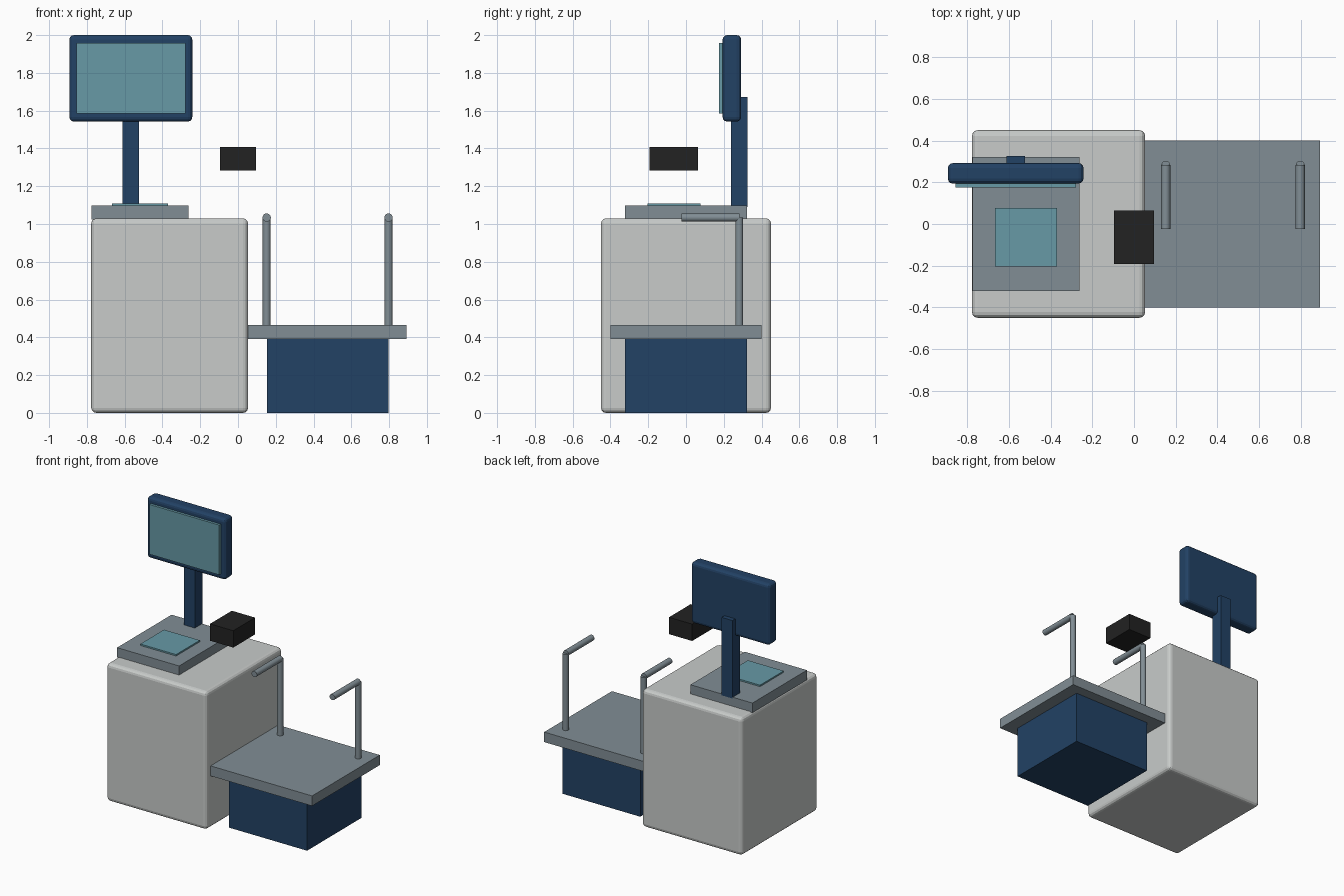
import bpy, math
from mathutils import Vector

if "Cube" in bpy.data.objects:
    bpy.data.objects.remove(bpy.data.objects["Cube"])


def material(name, rgb):
    m = bpy.data.materials.new(name)
    m.diffuse_color = (*rgb, 1)
    m.use_nodes = True
    m.node_tree.nodes["Principled BSDF"].inputs["Base Color"].default_value = m.diffuse_color
    return m


LIGHT = material("light grey", (0.58, 0.60, 0.59))
STEEL = material("steel grey", (0.22, 0.27, 0.30))
NAVY = material("navy blue", (0.016, 0.054, 0.13))
GLASS = material("teal glass", (0.135, 0.32, 0.38))
BLACK = material("black", (0.016, 0.016, 0.016))


def box(name, x, y, z, mat, bevel=0):
    """Box from (min, max) ranges, with optional rounded edges."""
    bpy.ops.mesh.primitive_cube_add(
        size=1, location=[(a + b) / 2 for a, b in (x, y, z)])
    o = bpy.context.object
    o.name = name
    o.scale = [b - a for a, b in (x, y, z)]
    bpy.ops.object.transform_apply(location=False, rotation=False, scale=True)
    o.data.materials.append(mat)
    if bevel:
        m = o.modifiers.new("rounded edges", 'BEVEL')
        m.width = bevel
        m.segments = 3
    return o


def tube(name, start, end, radius, mat):
    """Cylinder between two points."""
    a, b = Vector(start), Vector(end)
    bpy.ops.mesh.primitive_cylinder_add(
        vertices=20, radius=radius, depth=(b - a).length, location=(a + b) / 2)
    o = bpy.context.object
    o.name = name
    o.rotation_euler = (b - a).to_track_quat('Z', 'Y').to_euler()
    o.data.materials.append(mat)
    bpy.ops.object.shade_smooth_by_angle(angle=math.radians(40))


# Checkout cabinet with scanner bed
box("cabinet", (-0.777, 0.053), (-0.45, 0.45), (0, 1.03), LIGHT, 0.027)
box("scanner_bed", (-0.775, -0.262), (-0.322, 0.322), (1.025, 1.098), STEEL)
box("scanner_glass", (-0.666, -0.37), (-0.203, 0.077), (1.09, 1.109), GLASS)

# Display on its post
box("display_post", (-0.612, -0.523), (0.237, 0.326), (1.09, 1.673), NAVY)
box("display_housing", (-0.893, -0.242), (0.194, 0.292), (1.542, 2.0), NAVY, 0.024)
box("display_screen", (-0.855, -0.278), (0.175, 0.2), (1.585, 1.957), GLASS)

# Floating card terminal
box("card_terminal", (-0.096, 0.096), (-0.193, 0.064), (1.282, 1.408), BLACK)

# Bagging platform
box("bagging_base", (0.153, 0.797), (-0.322, 0.322), (0, 0.395), NAVY)
box("bagging_platform", (0.053, 0.893), (-0.4, 0.4), (0.39, 0.465), STEEL)

# Bag hangers: an upright and a forward arm on each side
for side, x in (("left", 0.152), ("right", 0.797)):
    tube(side + "_hanger_upright", (x, 0.282, 0.45), (x, 0.282, 1.034), 0.021, STEEL)
    tube(side + "_hanger_arm", (x, 0.282, 1.034), (x, -0.025, 1.034), 0.022, STEEL)
